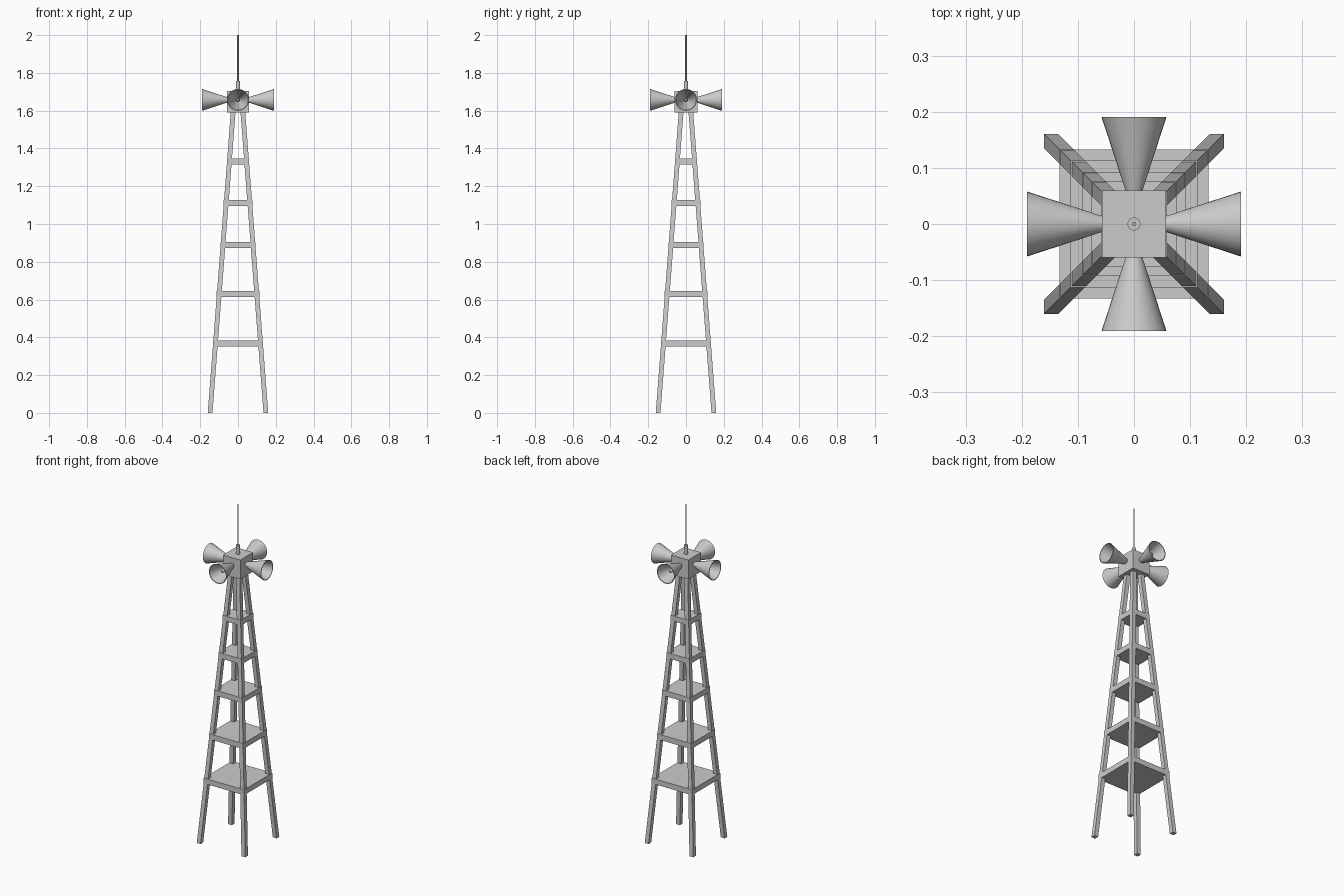
import bpy, bmesh, math
from mathutils import Matrix, Vector

if "Cube" in bpy.data.objects:
    bpy.data.objects.remove(bpy.data.objects["Cube"])


def finish(name, bm):
    bmesh.ops.recalc_face_normals(bm, faces=bm.faces)
    mesh = bpy.data.meshes.new(name)
    bm.to_mesh(mesh)
    bm.free()
    obj = bpy.data.objects.new(name, mesh)
    bpy.context.collection.objects.link(obj)
    return obj


def box(name, half_x, half_y, z0, z1):
    bm = bmesh.new()
    bmesh.ops.create_cube(bm, size=1)
    bmesh.ops.scale(bm, vec=(2 * half_x, 2 * half_y, z1 - z0), verts=bm.verts)
    bmesh.ops.translate(bm, vec=(0, 0, (z0 + z1) / 2), verts=bm.verts)
    return finish(name, bm)


def lathe(name, profile, closed=False, matrix=Matrix(), segments=32):
    # Spin an (r, z) profile around z, then place it
    bm = bmesh.new()
    verts = [bm.verts.new((r, 0, z)) for r, z in profile]
    for a, b in zip(verts, verts[1:]):
        bm.edges.new((a, b))
    if closed:
        bm.edges.new((verts[-1], verts[0]))
    bmesh.ops.spin(bm, geom=bm.verts[:] + bm.edges[:], axis=(0, 0, 1), cent=(0, 0, 0),
                   angle=2 * math.pi, steps=segments)
    bmesh.ops.remove_doubles(bm, verts=bm.verts, dist=1e-5)
    bmesh.ops.transform(bm, matrix=matrix, verts=bm.verts)
    obj = finish(name, bm)
    bpy.ops.object.select_all(action='DESELECT')
    obj.select_set(True)
    bpy.context.view_layer.objects.active = obj
    bpy.ops.object.shade_smooth_by_angle(angle=math.radians(35))
    return obj


def outer(z):
    # Outer half-width of the tapering tower at a height
    return 0.16 - 0.0765 * z


# Four leaning square legs
LEG, LEG_TOP = 0.025, 1.60
for sx in (-1, 1):
    for sy in (-1, 1):
        bm = bmesh.new()
        bmesh.ops.create_cube(bm, size=1)
        for v in bm.verts:
            z = LEG_TOP if v.co.z > 0 else 0
            c = outer(z) - LEG / 2
            v.co = Vector((sx * c + v.co.x * LEG, sy * c + v.co.y * LEG, z))
        finish("leg", bm)

# Solid platforms between the legs
for z in (0.368, 0.63, 0.889, 1.11, 1.33):
    h = outer(z) + 0.001
    box("platform", h, h, z - 0.016, z + 0.016)

# Head box
box("head_box", 0.057, 0.06, 1.59, 1.705)

# Four horns, thin-walled and open, with a plug in each throat
for i in range(4):
    m = (Matrix.Translation((0, 0, 1.657)) @ Matrix.Rotation(i * math.pi / 2, 4, 'Z')
         @ Matrix.Rotation(math.pi / 2, 4, 'Y'))
    lathe("horn", [(0, 0.05), (0.012, 0.05), (0.058, 0.191), (0.054, 0.191),
                   (0.010, 0.06), (0, 0.06)], matrix=m)
    lathe("horn_plug", [(0, 0.06), (0.009, 0.06), (0.011, 0.145), (0.006, 0.153),
                        (0, 0.153)], matrix=m, segments=16)

# Antenna socket and mast
lathe("antenna_base", [(0, 1.70), (0.0115, 1.70), (0.0115, 1.757), (0, 1.757)], segments=24)
lathe("antenna_mast", [(0, 1.75), (0.004, 1.75), (0.004, 2.0), (0, 2.0)], segments=12)
